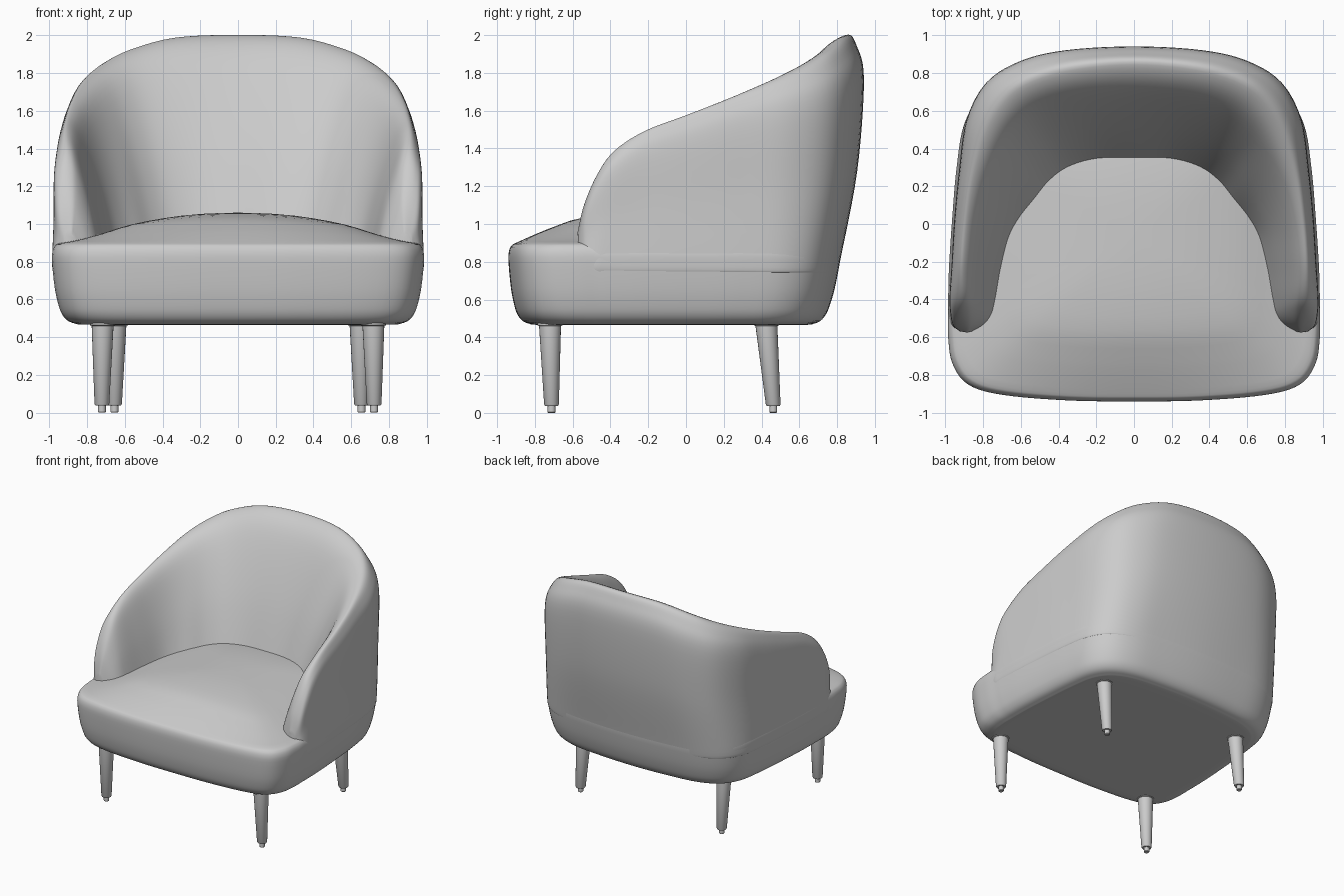
import bpy, bmesh, math
from mathutils import Vector

if "Cube" in bpy.data.objects:
    bpy.data.objects.remove(bpy.data.objects["Cube"])


def spline(pts, steps, closed=False):
    """Smooth curve passing through every point (Catmull-Rom)."""
    n, out = len(pts), []
    for i in range(n if closed else n - 1):
        if closed:
            a, b, c, d = (pts[(i + k) % n] for k in (-1, 0, 1, 2))
        else:
            a, b, c, d = (pts[min(max(i + k, 0), n - 1)] for k in (-1, 0, 1, 2))
        for s in range(steps):
            t = s / steps
            out.append(0.5 * (2 * b + (c - a) * t + (2 * a - 5 * b + 4 * c - d) * t * t
                              + (3 * b - a - 3 * c + d) * t ** 3))
    return out if closed else out + [pts[-1].copy()]


def loft(name, rings, angle=80):
    """Skin closed rings of equal length and cap both ends."""
    bm = bmesh.new()
    rows = [[bm.verts.new(p) for p in r] for r in rings]
    n = len(rows[0])
    for r, q in zip(rows, rows[1:]):
        for j in range(n):
            k = (j + 1) % n
            bm.faces.new((r[j], r[k], q[k], q[j]))
    bm.faces.new(rows[0])
    bm.faces.new(rows[-1][::-1])
    bmesh.ops.recalc_face_normals(bm, faces=bm.faces[:])
    me = bpy.data.meshes.new(name)
    bm.to_mesh(me)
    bm.free()
    ob = bpy.data.objects.new(name, me)
    bpy.context.collection.objects.link(ob)
    bpy.ops.object.select_all(action='DESELECT')
    ob.select_set(True)
    bpy.context.view_layer.objects.active = ob
    bpy.ops.object.shade_smooth_by_angle(angle=math.radians(angle))
    return ob


# Shell stations from back centre to arm tip:
# outer foot x y, outer shoulder x y, crest x y z, inner foot x y
STATIONS = [
    (0, .815, 0, .942, 0, .845, 2.0, 0, .29),
    (.35, .80, .36, .922, .33, .815, 1.985, .18, .29),
    (.62, .765, .60, .865, .57, .74, 1.92, .32, .25),
    (.80, .68, .78, .75, .70, .63, 1.85, .42, .18),
    (.90, .53, .885, .55, .79, .47, 1.77, .50, .09),
    (.94, .30, .925, .28, .855, .24, 1.67, .58, .01),
    (.962, .05, .95, .03, .89, 0, 1.575, .64, -.08),
    (.98, -.22, .965, -.22, .905, -.22, 1.49, .685, -.24),
    (.985, -.40, .975, -.39, .90, -.38, 1.385, .715, -.40),
    (.985, -.48, .97, -.48, .895, -.47, 1.26, .735, -.48),
    (.97, -.54, .955, -.54, .885, -.54, 1.10, .775, -.53),
    (.93, -.57, .92, -.57, .885, -.575, .95, .84, -.565),
]
FOOT_Z, INNER_Z = .80, .85


def section(st):
    """Control points over the shell: outer foot, shoulder, crest, inner wall."""
    ax, ay, bx, by, cx, cy, cz, ex, ey = st
    a, c, e = Vector((ax, ay, FOOT_Z)), Vector((cx, cy, cz)), Vector((ex, ey, INNER_Z))
    b = Vector((bx, by, FOOT_Z + (cz - FOOT_Z) * .8))

    def between(p, q, h, v):
        r = p.lerp(q, h)
        r.z = p.z + (q.z - p.z) * v
        return r
    skirt = Vector((ax * .992, ay * .992 - .006, FOOT_Z - .06))
    return [skirt, a, between(a, b, .72, .5), b, between(c, b, .62, .25), c,
            between(c, e, .27, .12), between(c, e, .66, .52), e]


# Back and arms in one wrapping shell
half = [section(s) for s in STATIONS]
mirrored = [[Vector((-p.x, p.y, p.z)) for p in sec] for sec in half[:0:-1]]
columns = [spline(list(col), 5) for col in zip(*(mirrored + half))]
loft("back_and_arms", [spline(list(sec), 6) for sec in zip(*columns)])

# Seat body: same outer footprint, rounded below and domed on top
right = [Vector((s[0], s[1], 0)) for s in STATIONS[:10]]
right += [Vector((x, y, 0)) for x, y in
          ((.985, -.60), (.962, -.74), (.88, -.85), (.70, -.905), (.35, -.935), (0, -.94))]
outline = spline(right + [Vector((-p.x, p.y, 0)) for p in right[-2:0:-1]], 5, True)
PROFILE = [(.01, .465), (.5, .465), (.82, .466), (.875, .472), (.915, .487), (.945, .52),
           (.965, .57), (.985, .66), (1, .80), (.997, .855), (.982, .885), (.955, .90),
           (.84, .945), (.727, .985), (.57, 1.03), (.3, 1.055), (.01, 1.06)]
rings = []
for p in spline([Vector((s, 0, z)) for s, z in PROFILE], 3):
    s, z, ring = p.x, p.z, []
    for o in outline:
        lean = max(0, FOOT_Z - z) * .1 * max(0, o.y / .8) * s
        x, y = o.x * s, -.06 + (o.y + .06) * s - lean
        crown = max(0, z - .9) * .38 * (x / .7) ** 2
        ring.append(Vector((x, y, z - crown)))
    rings.append(ring)
loft("seat", rings)


# Tapered legs with a top collar and a small foot pin
LEG = [(.066, .485), (.066, .463), (.058, .46), (.039, .045), (.034, .037),
       (.021, .037), (.021, .004), (.017, 0)]


def leg(name, top, bottom):
    rings = []
    for r, z in LEG:
        t = 1 - max(0, z - .04) / .43
        cx, cy = (top[i] + (bottom[i] - top[i]) * t for i in (0, 1))
        rings.append([Vector((cx + r * math.cos(a), cy + r * math.sin(a), z))
                      for a in (math.tau * k / 24 for k in range(24))])
    loft(name, rings, 35)


for side, label in ((1, "right"), (-1, "left")):
    leg("front_leg_" + label, (side * .718, -.72), (side * .722, -.712))
    leg("rear_leg_" + label, (side * .65, .425), (side * .655, .462))
